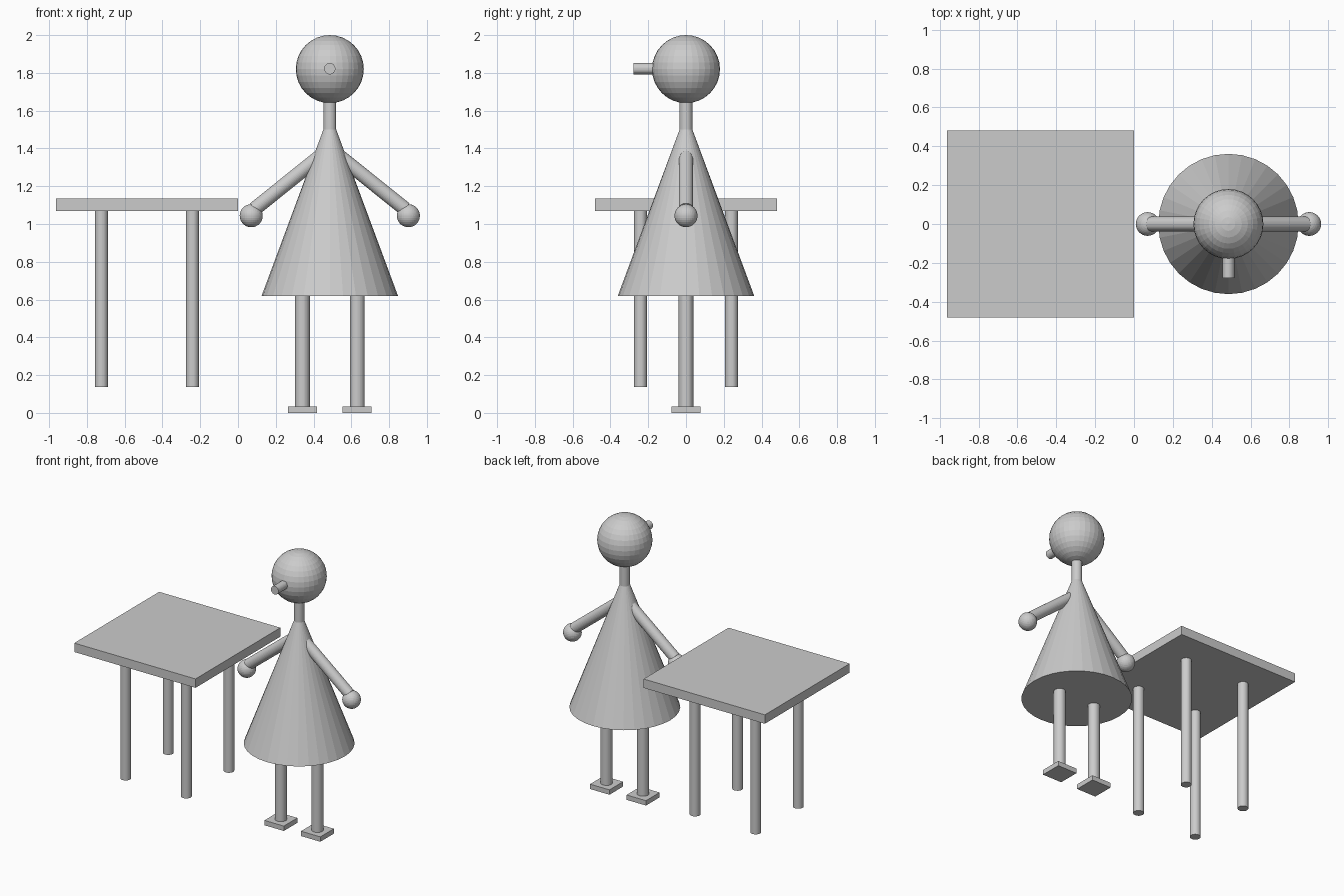
import bpy
from mathutils import Vector

if "Cube" in bpy.data.objects:
    bpy.data.objects.remove(bpy.data.objects["Cube"])

grey = bpy.data.materials.new("plain grey")
grey.diffuse_color = (0.6, 0.6, 0.6, 1)
grey.use_nodes = True
grey.node_tree.nodes["Principled BSDF"].inputs["Base Color"].default_value = grey.diffuse_color


def finish(name):
    ob = bpy.context.object
    ob.name = name
    ob.data.materials.append(grey)
    return ob


def rod(name, a, b, r1, r2=None, sides=32):
    """Straight cylinder or cone from point a to point b."""
    a, b = Vector(a), Vector(b)
    d = b - a
    bpy.ops.mesh.primitive_cone_add(
        vertices=sides, radius1=r1, radius2=r1 if r2 is None else r2,
        depth=d.length, location=(a + b) / 2,
        rotation=d.to_track_quat('Z', 'Y').to_euler())
    return finish(name)


def box(name, center, size):
    bpy.ops.mesh.primitive_cube_add(size=1, location=center)
    bpy.context.object.scale = size
    return finish(name)


def ball(name, center, r):
    bpy.ops.mesh.primitive_uv_sphere_add(
        segments=32, ring_count=16, radius=r, location=center)
    return finish(name)


# Table: square top on four round legs
box("table_top", (-0.482, 0, 1.102), (0.963, 0.963, 0.064))
for x, xn in ((-0.723, "left"), (-0.241, "right")):
    for y, yn in ((-0.241, "front"), (0.241, "back")):
        rod(f"table_leg_{yn}_{xn}", (x, y, 0.136), (x, y, 1.09), 0.035)

# Figure: head, nose, neck and cone dress
CX = 0.486
ball("head", (CX, 0, 1.82), 0.18)
rod("nose", (CX, -0.1, 1.822), (CX, -0.277, 1.822), 0.03)
rod("neck", (CX, 0, 1.42), (CX, 0, 1.7), 0.034)
rod("dress", (CX, 0, 0.62), (CX, 0, 1.5), 0.361, 0.034)

# Mirrored arms, hands, legs and feet
for s, side in ((-1, "left"), (1, "right")):
    rod(f"arm_{side}", (CX + s * 0.03, 0, 1.375),
        (CX + s * 0.398, 0, 1.08), 0.038)
    ball(f"hand_{side}", (CX + s * 0.416, 0, 1.044), 0.061)
    lx = CX + s * 0.145
    rod(f"leg_{side}", (lx, 0, 0.02), (lx, 0, 0.66), 0.039)
    box(f"foot_{side}", (lx, 0, 0.0175), (0.154, 0.154, 0.035))
